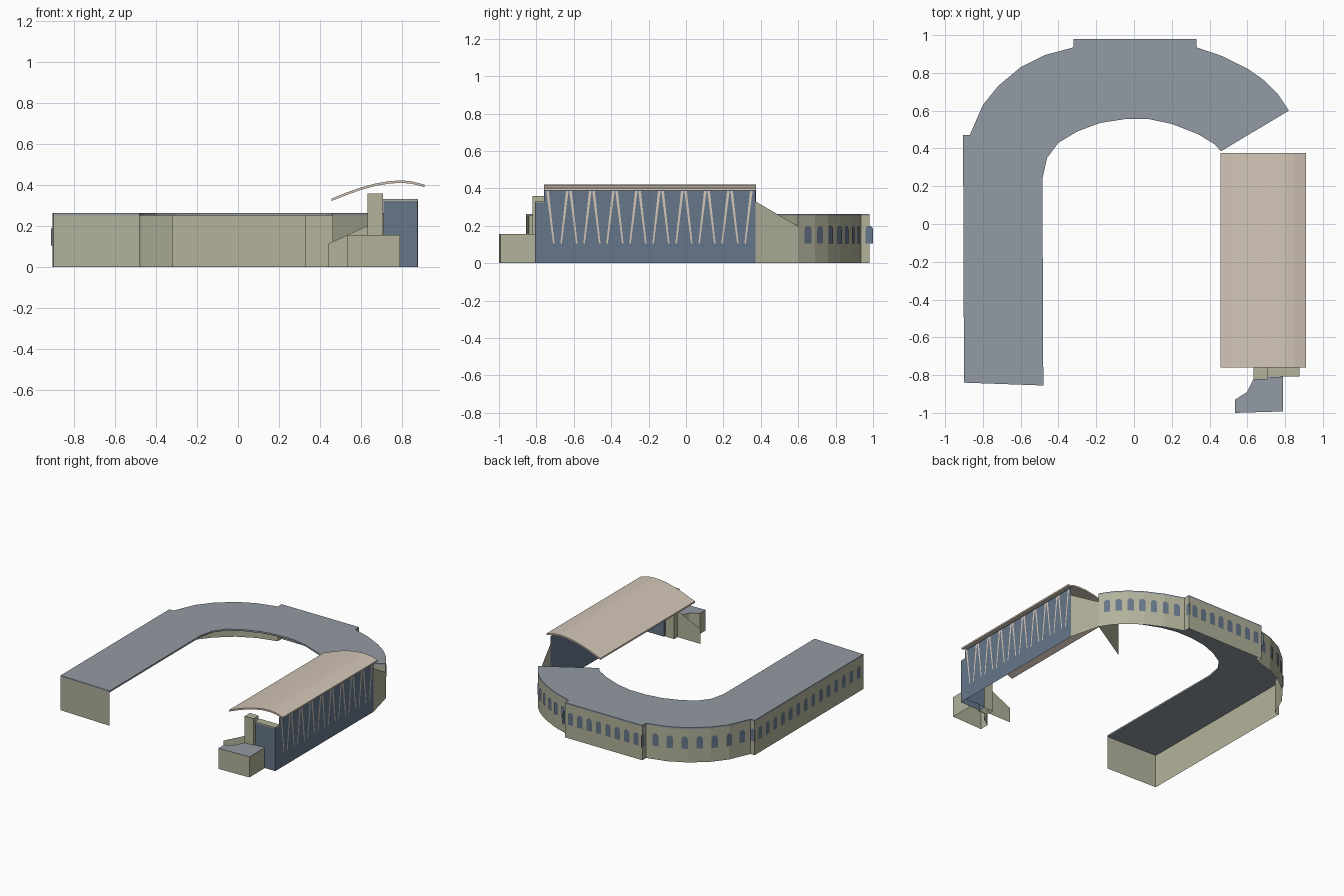
import bpy, bmesh, math
from mathutils import Vector

cube = bpy.data.objects.get("Cube")
if cube:
    bpy.data.objects.remove(cube)


def material(name, rgb):
    lin = [((c / 255 + 0.055) / 1.055) ** 2.4 for c in rgb] + [1]
    m = bpy.data.materials.new(name)
    m.use_nodes = True
    m.diffuse_color = lin
    m.node_tree.nodes["Principled BSDF"].inputs["Base Color"].default_value = lin
    return m


STONE = material("pale olive stone", (178, 178, 155))
BLUE = material("slate blue cladding", (102, 118, 138))
GREY = material("grey roofing", (148, 155, 163))
BEIGE = material("beige canopy", (212, 198, 183))


def finish(name, bm, *mats):
    me = bpy.data.meshes.new(name)
    bm.to_mesh(me)
    bm.free()
    for m in mats:
        me.materials.append(m)
    ob = bpy.data.objects.new(name, me)
    bpy.context.collection.objects.link(ob)
    return ob


def panels(name, polys, mat):
    """Flat sheets, each given as a list of 3D corners."""
    bm = bmesh.new()
    for poly in polys:
        bm.faces.new([bm.verts.new(p) for p in poly])
    return finish(name, bm, mat)


def wall(name, path, height, mat=STONE):
    """Upright sheet following a plan path."""
    return panels(name, [[(*a, 0), (*b, 0), (*b, height), (*a, height)]
                         for a, b in zip(path, path[1:])], mat)


def prism(name, plan, z0, z1, side, top=None, bottom=True):
    """Plan outline raised from z0 to z1, with its own top colour."""
    bm = bmesh.new()
    base = bm.faces.new([bm.verts.new((x, y, z0)) for x, y in plan])
    res = bmesh.ops.extrude_face_region(bm, geom=[base], use_keep_orig=True)
    for v in res["geom"]:
        if isinstance(v, bmesh.types.BMVert):
            v.co.z = z1
    bmesh.ops.recalc_face_normals(bm, faces=bm.faces[:])
    for f in bm.faces:
        f.material_index = 1 if min(v.co.z for v in f.verts) > z1 - 1e-4 else 0
    if not bottom:
        low = [f for f in bm.faces if max(v.co.z for v in f.verts) < z0 + 1e-4]
        bmesh.ops.delete(bm, geom=low, context='FACES_ONLY')
    return finish(name, bm, side, top or side)


def rect(x0, x1, y0, y1):
    return [(x0, y0), (x1, y0), (x1, y1), (x0, y1)]


# Plan lines of the horseshoe building
left_side = [(-.9, -.84), (-.905, .47)]
left_arc = [(-.87, .47), (-.8, .63), (-.72, .73), (-.6, .83), (-.47, .895), (-.32, .935)]
back_block = [(-.32, .98), (.33, .98)]
right_arc = [(.33, .935), (.47, .888), (.6, .823), (.69, .76), (.76, .69), (.82, .6)]
inner = [(.46, .385), (.43, .42), (.34, .475), (.2, .53), (.08, .555), (-.05, .555),
         (-.18, .535), (-.3, .49), (-.4, .43), (-.46, .35), (-.485, .24), (-.48, -.855)]
outer = left_side + left_arc + back_block + right_arc

prism("horseshoe_roof", outer + inner, .252, .264, GREY)
wall("horseshoe_wall", [inner[-1]] + outer + [inner[0]], .253)


# Arched windows as thin plates set just outside the walls
def arch(x, y, tx, ty, w=.044, z0=.105, z1=.2, gap=.005):
    t = Vector((tx, ty, 0)).normalized()
    centre = Vector((x, y, 0)) + Vector((-t.y, t.x, 0)) * gap
    r = w / 2
    outline = [(-r, z0), (r, z0)]
    for i in range(7):
        a = math.pi * i / 6
        outline.append((r * math.cos(a), z1 - r + r * math.sin(a)))
    return [centre + t * u + Vector((0, 0, z)) for u, z in reversed(outline)]


def windows_along(path, count, margin):
    segs = [(Vector(a), Vector(b)) for a, b in zip(path, path[1:])]
    total = sum((b - a).length for a, b in segs)
    out = []
    for i in range(count):
        d = margin + (total - 2 * margin) * i / (count - 1)
        for a, b in segs:
            length = (b - a).length
            if d <= length:
                p, t = a + (b - a) * d / length, b - a
                out.append(arch(p.x, p.y, t.x, t.y))
                break
            d -= length
    return out


panels("side_windows", windows_along(left_side, 14, .06), BLUE)
panels("left_arc_windows", windows_along(left_arc, 7, .07), BLUE)
panels("back_windows", windows_along(back_block, 8, .05), BLUE)
panels("right_arc_windows", windows_along(right_arc, 7, .06), BLUE)
panels("corner_windows", [arch(.33, .98, 0, -1, w=.04), arch(-.32, .98, 0, 1, w=.04),
                          arch(-.892, .47, 1, 0, w=.04)], BLUE)

# Main stand: outer cladding wall and connecting sloped wall
X, FRONT, BACK = .877, -.808, .372
panels("stand_wall", [
    [(X, FRONT, 0), (X, BACK, 0), (X, BACK, .39), (X, -.76, .39), (X, -.76, .325), (X, FRONT, .325)]], BLUE)
panels("link_wall", [[(X, BACK, 0), (.82, .6, 0), (.82, .6, .197), (X, BACK, .33)]], STONE)

# Splayed struts on the cladding
struts = []
pitch, strut_x = .123, X + .004
for i in range(10):
    top = -.749 + pitch * i
    for s in (-1, 1):
        if (i == 0 and s < 0) or (i == 9 and s > 0):
            continue
        y0, y1 = top + s * .009, top + s * .042
        struts.append([(strut_x, y1 - .004, .105), (strut_x, y1 + .004, .105),
                       (strut_x, y0 + .007, .385), (strut_x, y0 - .007, .385)])
panels("stand_struts", struts, BEIGE)

# Curved canopy
line = [(.457, .322), (.53, .351), (.6, .376), (.67, .395), (.74, .407), (.8, .41),
        (.85, .405), (.91, .389)]
section = line + [(x, z + .012) for x, z in reversed(line)]
bm = bmesh.new()
face = bm.faces.new([bm.verts.new((x, -.76, z)) for x, z in section])
ext = bmesh.ops.extrude_face_region(bm, geom=[face], use_keep_orig=True)
for v in ext["geom"]:
    if isinstance(v, bmesh.types.BMVert):
        v.co.y = .375
bmesh.ops.recalc_face_normals(bm, faces=bm.faces[:])
finish("canopy", bm, BEIGE)

# Front end of the stand: end bay, tower, raking wall and low annex
prism("end_bay", rect(.71, X - .001, -.806, -.752), 0, .322, BLUE, bottom=False)
prism("end_bay_cap", rect(.708, X, -.808, -.75), .322, .331, STONE)
prism("tower", rect(.632, .706, -.822, -.76), 0, .358, STONE, bottom=False)
panels("raking_wall", [[(.44, -.8, 0), (.635, -.8, 0), (.635, -.8, .203), (.44, -.8, .113)]], STONE)
prism("annex", [(.535, -1), (.79, -.992), (.79, -.808), (.635, -.815), (.598, -.89), (.535, -.93)],
      0, .156, STONE, GREY, bottom=False)
